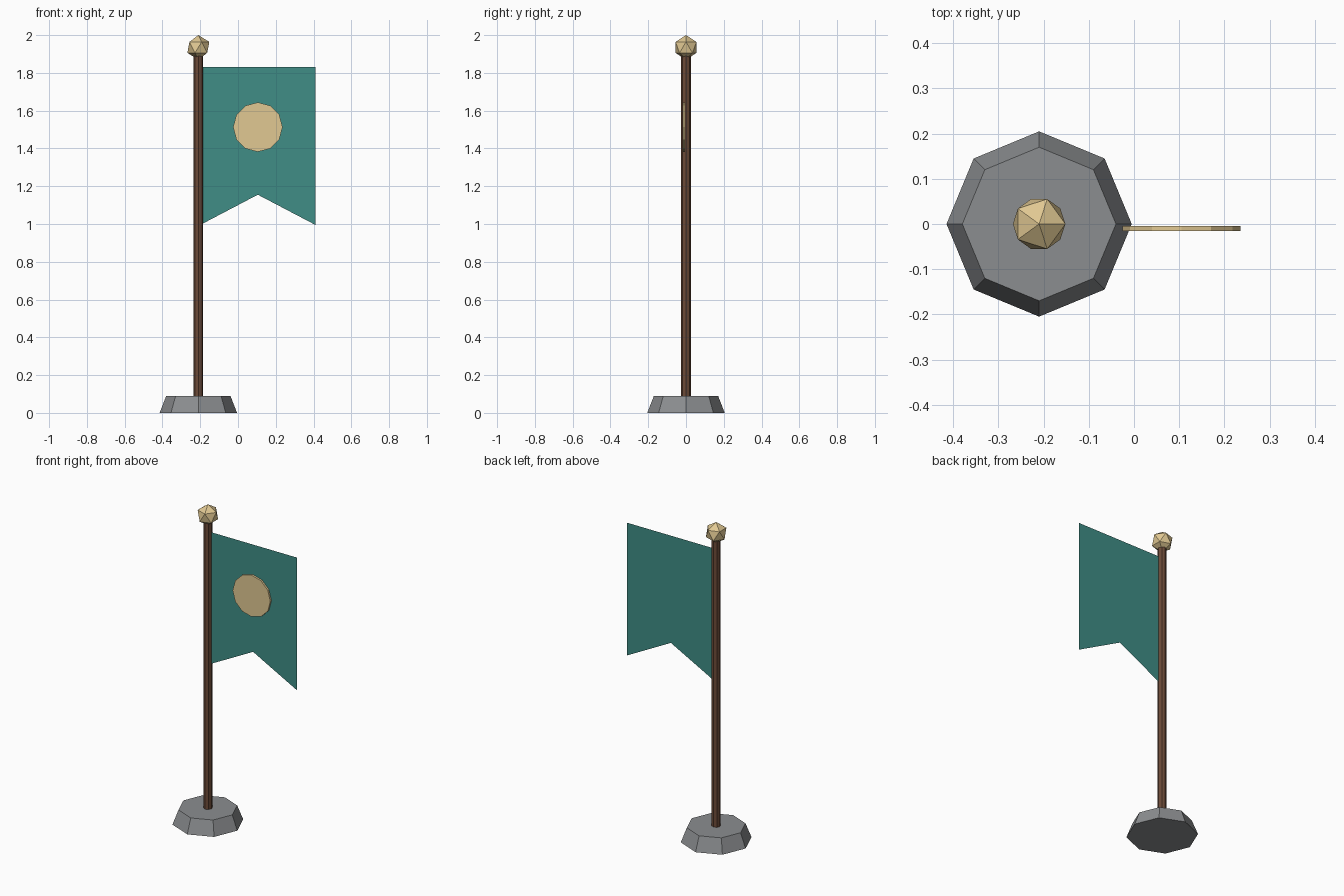
import bpy
from math import pi

if "Cube" in bpy.data.objects:
    bpy.data.objects.remove(bpy.data.objects["Cube"])

POLE_X = -0.21


def paint(obj, name, color):
    mat = bpy.data.materials.get(name) or bpy.data.materials.new(name)
    mat.diffuse_color = (*color, 1)
    mat.use_nodes = True
    mat.node_tree.nodes["Principled BSDF"].inputs["Base Color"].default_value = mat.diffuse_color
    obj.data.materials.append(mat)


def named(name):
    obj = bpy.context.object
    obj.name = name
    return obj


WOOD = ("wood", (0.15, 0.07, 0.04))
GOLD = ("gold", (0.75, 0.58, 0.29))
TEAL = ("teal_cloth", (0.05, 0.27, 0.24))

# Tapered octagonal foot, a corner pointing along +x
bpy.ops.mesh.primitive_cone_add(vertices=8, radius1=0.205, radius2=0.17, depth=0.09,
                                location=(POLE_X, 0, 0.045))
base = named("base")
paint(base, "stone", (0.26, 0.27, 0.28))

# Pole, running from the foot into the finial
bpy.ops.mesh.primitive_cylinder_add(vertices=8, radius=0.026, depth=1.85,
                                    location=(POLE_X, 0, 0.985))
paint(named("pole"), *WOOD)

# Faceted finial
bpy.ops.mesh.primitive_ico_sphere_add(subdivisions=1, radius=0.065,
                                      location=(POLE_X, 0, 1.935))
paint(named("finial"), *GOLD)

# Swallow-tailed cloth, a single thin sheet
left, right, top, tail, notch = -0.2, 0.41, 1.83, 0.995, 1.155
outline = [(left, top), (left, tail), ((left + right) / 2, notch), (right, tail), (right, top)]
mesh = bpy.data.meshes.new("banner_cloth")
mesh.from_pydata([(x, 0, z) for x, z in outline], [], [range(5)])
cloth = bpy.data.objects.new("banner_cloth", mesh)
bpy.context.collection.objects.link(cloth)
paint(cloth, *TEAL)

# Twelve-sided disc on the front of the cloth
bpy.ops.mesh.primitive_cylinder_add(vertices=12, radius=0.131, depth=0.012,
                                    location=((left + right) / 2, -0.01, 1.513),
                                    rotation=(pi / 2, 0, 0))
paint(named("emblem_disc"), *GOLD)
